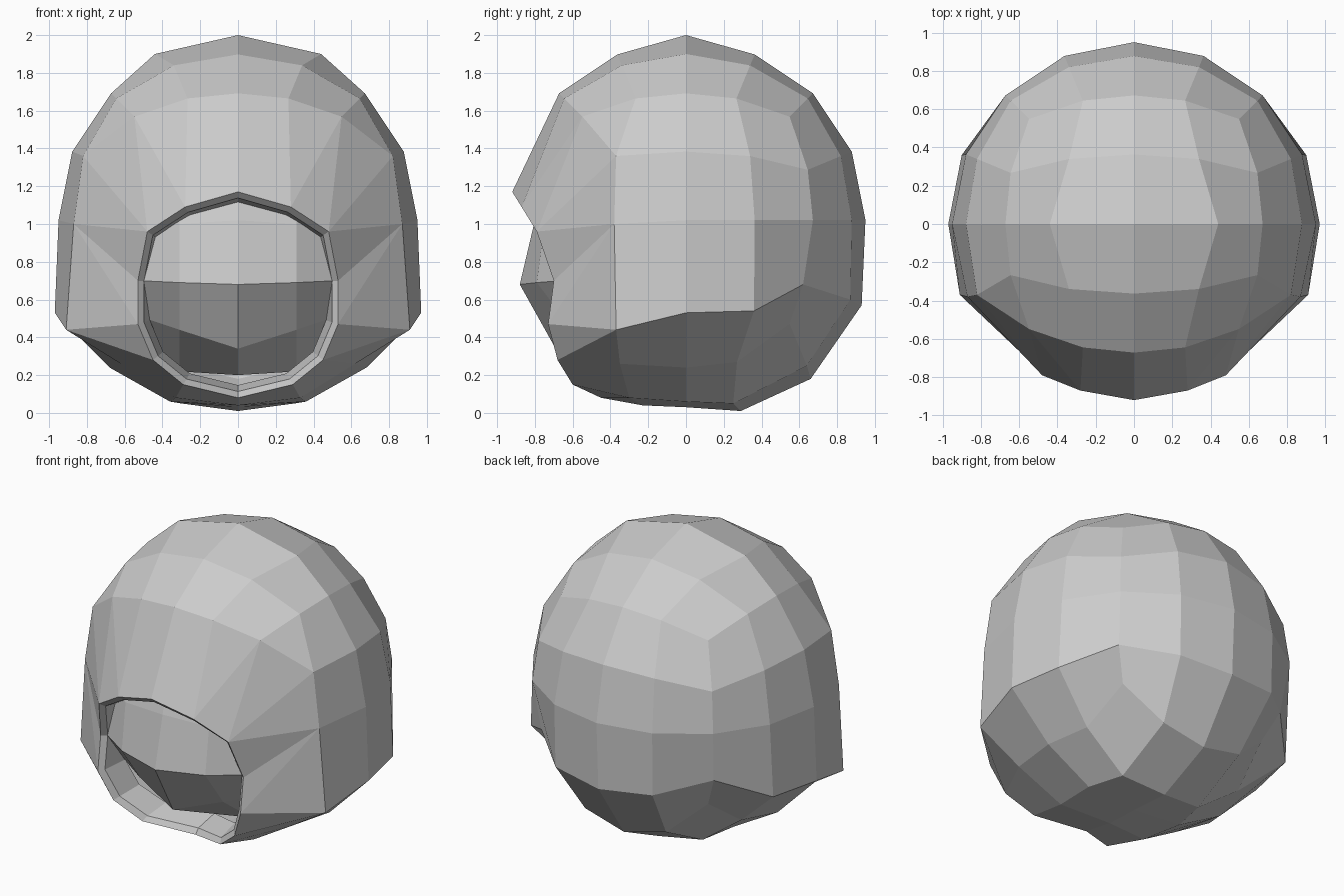
import bpy, bmesh, math
from mathutils import Vector

cube = bpy.data.objects.get("Cube")
if cube:
    bpy.data.objects.remove(cube)

# One grey for the whole model
grey = bpy.data.materials.new("plain grey")
grey.use_nodes = True
grey.diffuse_color = (0.6, 0.6, 0.6, 1)
grey.node_tree.nodes["Principled BSDF"].inputs["Base Color"].default_value = grey.diffuse_color


def make_mirrored(name, polygons):
    """Build the +x half from polygons given as points, then mirror it."""
    bm = bmesh.new()
    for polygon in polygons:
        corners = list(dict.fromkeys(tuple(p) for p in polygon))
        if len(corners) > 2:
            bm.faces.new([bm.verts.new(p) for p in corners])
    bmesh.ops.remove_doubles(bm, verts=bm.verts, dist=0.001)
    bmesh.ops.recalc_face_normals(bm, faces=bm.faces)
    mesh = bpy.data.meshes.new(name)
    bm.to_mesh(mesh)
    bm.free()
    mesh.materials.append(grey)
    obj = bpy.data.objects.new(name, mesh)
    bpy.context.collection.objects.link(obj)
    mirror = obj.modifiers.new("mirror", "MIRROR")
    mirror.use_axis[0] = True
    mirror.use_clip = True
    return obj


def loft(rows):
    """Quads between neighbouring rows of points."""
    return [(upper[n], upper[n + 1], lower[n + 1], lower[n])
            for upper, lower in zip(rows, rows[1:])
            for n in range(len(upper) - 1)]


# Edge of the face opening, from top centre round to bottom centre
rim = [(0, -.92, 1.17), (.28, -.87, 1.09), (.48, -.79, .96), (.53, -.7, .7),
       (.53, -.73, .47), (.45, -.68, .28), (.29, -.6, .15), (0, -.45, .08)]

# Hood points that leave the rounded cube: crown, hem and underside
shaped = {
    (0, 0, 2): (0, 0, 2), (1, 0, 2): (.44, 0, 1.9),
    (2, -1, 1): (.82, -.37, 1.36), (2, -1, 0): (.87, -.38, 1),
    (2, -1, -1): (.91, -.37, .44), (2, 0, -1): (.97, 0, .53),
    (2, 1, -1): (.9, .36, .54), (2, 2, -1): (.64, .62, .68),
    (1, 2, -1): (.36, .87, .6), (0, 2, -1): (0, .93, .57),
    (0, 2, -2): (0, .66, .18), (1, 2, -2): (.3, .64, .25),
    (2, 1, -2): (.6, .27, .27), (2, 0, -2): (.68, 0, .24),
    (2, -1, -2): (.62, -.35, .26), (0, 1, -2): (0, .29, .01),
    (1, 1, -2): (.3, .25, .05), (1, 0, -2): (.36, 0, .06),
    (0, 0, -2): (0, 0, .03), (0, -1, -2): (0, -.23, .04),
    (1, -1, -2): (.33, -.3, .08),
    (2, -2, -2): rim[5], (1, -2, -2): rim[6], (0, -2, -2): rim[7],
}


def hood_point(i, j, k):
    # The front side column folds back onto the cheek edge
    if i == 2 and j == -2 and abs(k) < 2:
        j = -1
    if (i, j, k) in shaped:
        return shaped[i, j, k]
    p = Vector([math.tan(math.pi / 8 * n) for n in (i, j, k)]).normalized() * .95
    return (p.x, p.y, p.z + 1.02)


# Hood: rounded cube with the front side left open
polygons = []
for axis in range(3):
    for side in (-2, 2):
        if axis == 1 and side == -2:
            continue
        for a in range(-2, 2):
            for b in range(-2, 2):
                keys = []
                for u, v in ((a, b), (a + 1, b), (a + 1, b + 1), (a, b + 1)):
                    key = [u, v]
                    key.insert(axis, side)
                    keys.append(key)
                if all(key[0] >= 0 for key in keys):
                    polygons.append([hood_point(*key) for key in keys])

# Brow and cheek panels joining the hood to the opening
brow = [hood_point(i, -2, 2) for i in range(3)]
cheek = [hood_point(2, -1, k) for k in (1, 0, -1)]
polygons += [
    (brow[0], brow[1], rim[1], rim[0]),
    (brow[1], brow[2], rim[1]),
    (brow[2], rim[2], rim[1]),
    (brow[2], cheek[0], rim[2]),
    (cheek[0], cheek[1], rim[2]),
    (cheek[1], rim[3], rim[2]),
    (cheek[1], rim[4], rim[3]),
    (cheek[1], cheek[2], rim[4]),
    (cheek[2], rim[5], rim[4]),
]
make_mirrored("hood", polygons)


# Lip: the thickness of the opening, running back into the hood
def inset(scale, back):
    return [(x * scale, y + back, .64 + (z - .64) * scale) for x, y, z in rim]


make_mirrored("opening_lip", loft([rim, inset(.94, .03), inset(.88, .2)]))

# Face: pointed muzzle set inside the opening
face_rows = [
    [(0, -.74, 1.25), (.31, -.68, 1.2), (.55, -.5, 1.15)],
    [(0, -.8, 1.02), (.31, -.75, 1), (.55, -.6, .98)],
    [(0, -.88, .68), (.31, -.79, .69), (.52, -.66, .7)],
    [(0, -.69, .34), (.31, -.6, .44), (.55, -.5, .52)],
    [(0, -.35, .2), (.31, -.3, .22), (.55, -.25, .35)],
]
make_mirrored("face", loft(face_rows))
